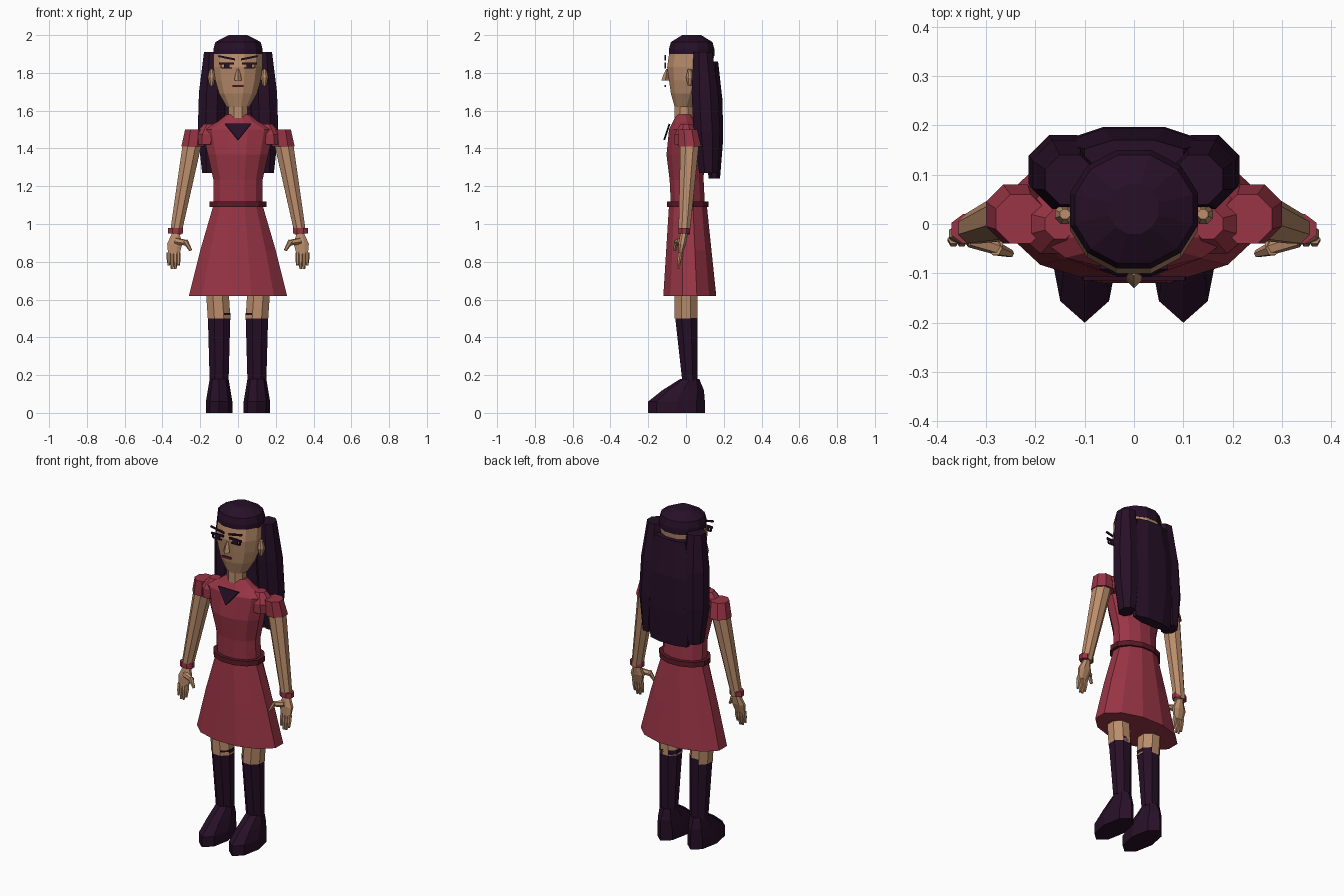
import bpy, bmesh, math
from mathutils import Vector, Matrix, Quaternion

if "Cube" in bpy.data.objects:
    bpy.data.objects.remove(bpy.data.objects["Cube"])


def material(name, red, green, blue):
    mat = bpy.data.materials.new(name)
    mat.use_nodes = True
    color = (red, green, blue, 1)
    mat.diffuse_color = color
    mat.node_tree.nodes["Principled BSDF"].inputs["Base Color"].default_value = color
    return mat


RED = material("dress red", .32, .035, .06)
BELT = material("belt maroon", .1, .01, .02)
SKIN = material("skin tan", .5, .27, .15)
DARK = material("dark plum", .02, .005, .02)
LIPS = material("lip red", .16, .015, .03)


def finish(bm, name, mat):
    bmesh.ops.recalc_face_normals(bm, faces=bm.faces)
    mesh = bpy.data.meshes.new(name)
    bm.to_mesh(mesh)
    bm.free()
    mesh.materials.append(mat)
    obj = bpy.data.objects.new(name, mesh)
    bpy.context.collection.objects.link(obj)
    return obj


def loft(name, mat, start, end, widths, depths=None, sides=8, turn=.5, square=False):
    """Evenly spaced elliptical rings from start to end, with capped ends.

    Rings lie level, or square to the path. A turn of one half puts
    a flat face, instead of a corner, at the front.
    """
    start, end = Vector(start), Vector(end)
    depths = depths or widths
    spin = Quaternion()
    if square:
        spin = Vector((0, 0, 1)).rotation_difference(end - start)
    step = math.tau / sides
    grow = 1 / math.cos(step * turn)
    bm = bmesh.new()
    rings = []
    for index, (wide, deep) in enumerate(zip(widths, depths)):
        center = start.lerp(end, index / (len(widths) - 1))
        ring = []
        for side in range(sides):
            angle = step * (side + turn)
            offset = Vector((wide * math.sin(angle), -deep * math.cos(angle), 0))
            ring.append(bm.verts.new(center + spin @ (offset * grow)))
        rings.append(ring)
    for low, high in zip(rings, rings[1:]):
        for a in range(sides):
            b = (a + 1) % sides
            bm.faces.new((low[a], low[b], high[b], high[a]))
    bm.faces.new(rings[0])
    bm.faces.new(rings[-1])
    return finish(bm, name, mat)


SIDES = {"left": 1, "right": -1}


def pair(name, mat, start, end, widths, depths=None, **options):
    """The same loft on both sides of the body."""
    for label, sign in SIDES.items():
        flip = Vector((sign, 1, 1))
        loft(f"{label}_{name}", mat, flip * Vector(start), flip * Vector(end),
             widths, depths, **options)


def plate(name, mat, x, z, width, height, tilt=0.0):
    """Thin facial detail just in front of the face."""
    place = Matrix.Translation((x, -.11, z)) @ Matrix.Rotation(tilt, 4, "Y")
    bm = bmesh.new()
    bmesh.ops.create_cube(bm, size=1, matrix=place @ Matrix.Diagonal((width, .008, height, 1)))
    return finish(bm, name, mat)


# Dress
loft("bodice", RED, (0, .01, 1.1), (0, -.01, 1.5),
     (.13, .13, .16, .19), (.09, .09, .1, .08), sides=12)
loft("yoke", RED, (0, -.01, 1.5), (0, -.01, 1.58), (.19, .11, .06), (.08, .06, .04), sides=12)
loft("skirt", RED, (0, .02, .62), (0, .01, 1.1), (.26, .2, .13), (.14, .12, .1), sides=12)
loft("belt", BELT, (0, .01, 1.09), (0, .01, 1.12), (.15, .15), (.11, .11), sides=12)
loft("neckline", DARK, (0, -.092, 1.5), (0, -.101, 1.503), (.08, .08), (.06, .06),
     sides=3, turn=0, square=True)

# Head and hair
loft("neck", SKIN, (0, -.01, 1.56), (0, -.01, 1.66), (.05, .05))
loft("head", SKIN, (0, -.01, 1.62), (0, .03, 1.9),
     (.06, .1, .12, .13, .13), (.05, .08, .1, .12, .12), sides=12)
loft("hair_cap", DARK, (0, .03, 1.89), (0, .03, 2),
     (.13, .13, .12, .05), (.12, .12, .11, .05), sides=12)
loft("back_hair", DARK, (0, .15, 1.24), (0, .14, 1.86), (.12, .15, .15, .1), (.03, .05, .05, .03))
pair("side_hair", DARK, (.15, .12, 1.27), (.13, .09, 1.91),
     (.04, .07, .07, .05), (.05, .07, .07, .05))

# Face
pair("ear", SKIN, (.14, .02, 1.73), (.14, .02, 1.82), (.01, .02, .01))
loft("nose", SKIN, (0, -.11, 1.76), (0, -.1, 1.82), (.02, .015, .005), sides=4, turn=0)
plate("mouth", LIPS, 0, 1.73, .06, .012)
for label, sign in SIDES.items():
    x = sign * .06
    plate(label + "_upper_lash", DARK, x, 1.85, .08, .012)
    plate(label + "_lower_lash", DARK, x, 1.825, .055, .006)
    plate(label + "_pupil", DARK, x, 1.84, .03, .03)
    plate(label + "_eye_corner", DARK, x * 1.5, 1.84, .007, .03)
    plate(label + "_brow", DARK, x, 1.88, .09, .01, tilt=-sign * .2)

# Arms
pair("shoulder", RED, (.17, 0, 1.42), (.15, 0, 1.53), (.05, .07, .03), (.06, .06, .03))
pair("sleeve", RED, (.24, .02, 1.41), (.23, .01, 1.5), (.06, .05), (.06, .05))
pair("arm", SKIN, (.33, -.01, .95), (.24, .02, 1.44), (.03, .05), square=True)
pair("cuff", RED, (.33, -.01, .95), (.33, -.01, .98), (.04, .04), (.03, .03))

# Hands
pair("palm", SKIN, (.34, -.03, .84), (.33, -.01, .95), (.03, .04, .02), (.01, .02, .02))
for finger in range(4):
    x = .315 + .017 * finger
    tip = .78 - .02 * math.sin(finger * math.pi / 3)
    pair(f"finger_{finger}", SKIN, (x, -.04, tip), (x, -.03, .85), (.006, .01, .01), sides=6)
pair("thumb_base", SKIN, (.27, -.05, .9), (.33, -.03, .91), (.013, .016), sides=6, square=True)
pair("thumb_tip", SKIN, (.25, -.06, .86), (.28, -.05, .91), (.007, .013), sides=6, square=True)

# Legs and boots
pair("leg", SKIN, (.1, 0, .5), (.11, 0, .65), (.06, .06))
pair("sock", DARK, (.1, .02, .17), (.1, 0, .53), (.05, .06), (.04, .06))
pair("boot_sole", DARK, (.1, -.05, 0), (.1, -.05, .06), (.07, .07), (.15, .15), turn=0)
pair("boot_upper", DARK, (.1, -.05, .06), (.1, .02, .18), (.07, .06, .05), (.15, .11, .05), turn=0)
